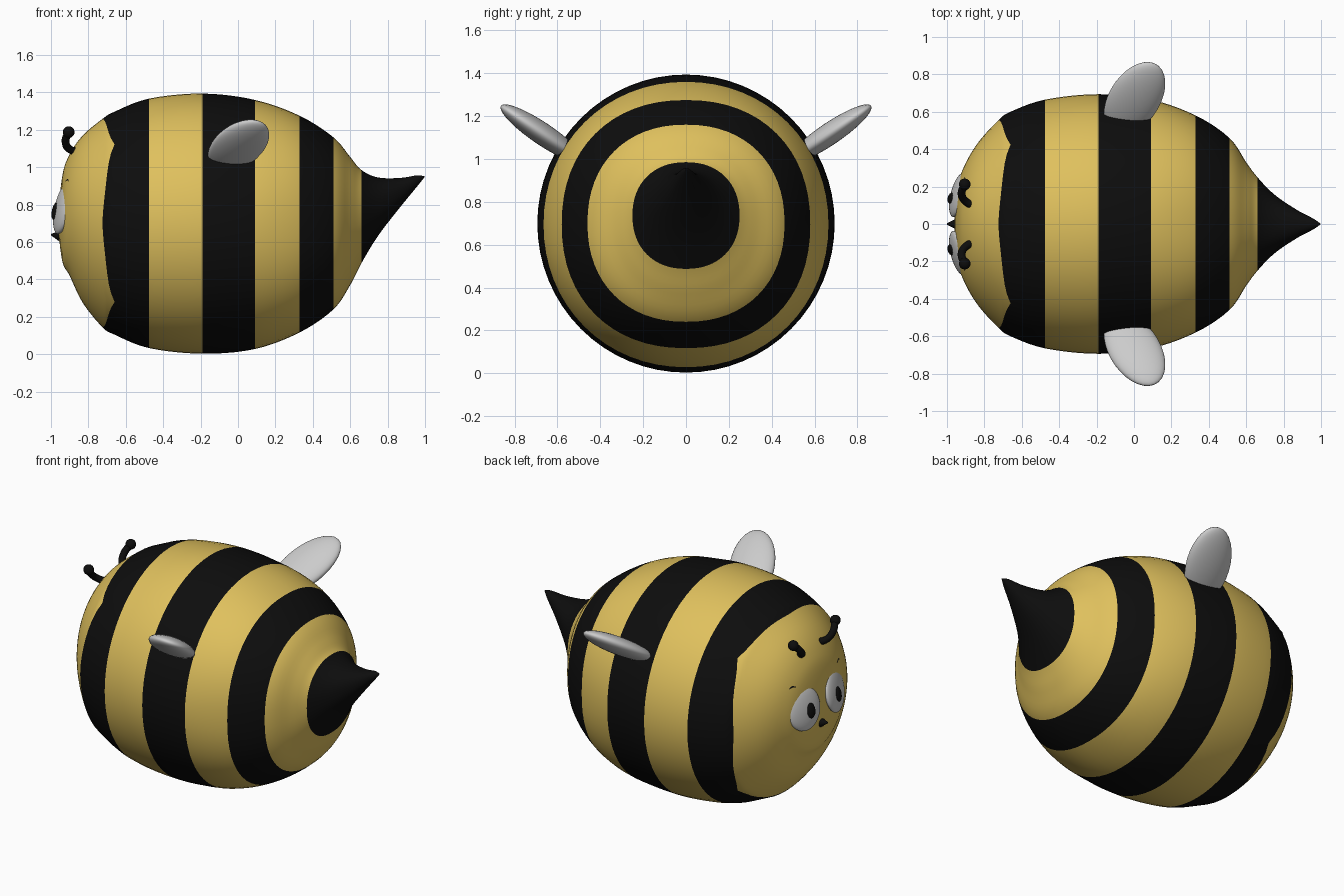
import bpy, bmesh, math
from mathutils import Vector, Matrix

if "Cube" in bpy.data.objects:
    bpy.data.objects.remove(bpy.data.objects["Cube"])


def material(name, rgb):
    m = bpy.data.materials.new(name)
    m.diffuse_color = (*rgb, 1)
    m.use_nodes = True
    m.node_tree.nodes["Principled BSDF"].inputs["Base Color"].default_value = m.diffuse_color
    return m


yellow = material("yellow", (0.74, 0.53, 0.11))
black = material("black", (0.004, 0.004, 0.004))

# Body stations along x: (x, top z, bottom z, half width)
KEYS = [(-0.96, 0.71, 0.71, 0.0), (-0.94, 0.95, 0.50, 0.21),
        (-0.90, 1.07, 0.42, 0.325), (-0.83, 1.17, 0.275, 0.44),
        (-0.725, 1.258, 0.145, 0.555), (-0.66, 1.297, 0.105, 0.60),
        (-0.475, 1.367, 0.033, 0.665), (-0.19, 1.394, 0.003, 0.694),
        (0.09, 1.36, 0.028, 0.665), (0.33, 1.275, 0.117, 0.58),
        (0.51, 1.16, 0.24, 0.46), (0.60, 1.055, 0.37, 0.33),
        (0.66, 0.985, 0.487, 0.25), (0.75, 0.945, 0.635, 0.158),
        (0.87, 0.943, 0.79, 0.076), (0.96, 0.957, 0.90, 0.028),
        (1.0, 0.95, 0.95, 0.0)]
BLACK_SPANS = [(4, 6), (7, 8), (9, 10), (12, 16)]   # station ranges of stripes


def station(s):
    """Catmull-Rom point at parameter s; the nose pole is mirrored to be round."""
    i = min(int(s), len(KEYS) - 2)
    t = s - i
    k1 = KEYS[1]
    before = (k1[0], k1[2], k1[1], -k1[3])
    p0 = KEYS[i - 1] if i else before
    p1, p2 = KEYS[i], KEYS[i + 1]
    p3 = KEYS[min(i + 2, len(KEYS) - 1)]
    return [0.5 * (2 * b + (c - a) * t + (2 * a - 5 * b + 4 * c - d) * t * t
                   + (3 * b - a - 3 * c + d) * t ** 3)
            for a, b, c, d in zip(p0, p1, p2, p3)]


def body_point(s, a):
    # the face border bulges backwards on the four diagonals
    diag = 1 - abs((a / (math.pi / 4)) % 2 - 1)
    hat = max(0, 1 - abs(s - 4) / (2 if s > 4 else 3))
    x, top, bot, w = station(s + hat * diag ** 1.6)
    n = 2 / (2.2 if x > 0.3 else 2.2 - 0.2 * min(1, (0.3 - x) / 0.3))
    c, d = math.cos(a), math.sin(a)
    y = math.copysign(abs(c) ** n, c) * w
    z = (top + bot) / 2 + math.copysign(abs(d) ** n, d) * (top - bot) / 2
    return x, y, z


# Striped body with stinger
SEG, SUB = 64, 5
last = (len(KEYS) - 1) * SUB
bm = bmesh.new()
rings = [[bm.verts.new(body_point(j / SUB, 2 * math.pi * k / SEG)) for k in range(SEG)]
         for j in range(1, last)]
nose_pole = bm.verts.new((KEYS[0][0], 0, KEYS[0][1]))
tail_pole = bm.verts.new((KEYS[-1][0], 0, KEYS[-1][1]))
for k in range(SEG):
    n = (k + 1) % SEG
    bm.faces.new((nose_pole, rings[0][n], rings[0][k]))
    bm.faces.new((tail_pole, rings[-1][k], rings[-1][n])).material_index = 1
    for j in range(len(rings) - 1):
        f = bm.faces.new((rings[j][k], rings[j][n], rings[j + 1][n], rings[j + 1][k]))
        mid = (j + 1.5) / SUB
        f.material_index = int(any(a < mid < b for a, b in BLACK_SPANS))
bmesh.ops.recalc_face_normals(bm, faces=bm.faces)
for f in bm.faces:
    f.smooth = True
me = bpy.data.meshes.new("body")
bm.to_mesh(me)
bm.free()
me.materials.append(yellow)
me.materials.append(black)
bpy.context.collection.objects.link(bpy.data.objects.new("body", me))


def ellipsoid(name, center, scale, rot=Matrix(), mat=None):
    bpy.ops.mesh.primitive_uv_sphere_add(segments=32, ring_count=20, radius=1)
    o = bpy.context.object
    o.name = name
    o.matrix_world = Matrix.Translation(center) @ rot.to_4x4() @ Matrix.Diagonal((*scale, 1))
    bpy.ops.object.shade_smooth()
    if mat:
        o.data.materials.append(mat)
    return o


def tube(name, points, radius, mat):
    cu = bpy.data.curves.new(name, 'CURVE')
    cu.dimensions = '3D'
    cu.bevel_depth = radius
    cu.bevel_resolution = 4
    cu.use_fill_caps = True
    sp = cu.splines.new('BEZIER')
    sp.bezier_points.add(len(points) - 1)
    for bp, p in zip(sp.bezier_points, points):
        bp.co = p
        bp.handle_left_type = bp.handle_right_type = 'AUTO'
    cu.materials.append(mat)
    bpy.context.collection.objects.link(bpy.data.objects.new(name, cu))


for s, side in ((1, "left"), (-1, "right")):
    # Wings: flat ellipsoids raised outward and swept back
    out = Vector((0, 0.83 * s, 0.56))
    long = (Vector((0.42, 0, 0)) + out * 0.91).normalized()
    wide = (Vector((0.91, 0, 0)) - out * 0.42).normalized()
    flat = long.cross(wide)
    rot = Matrix((long, wide, flat)).transposed()
    ellipsoid(side + "_wing", (0.003, 0.67 * s, 1.117), (0.25, 0.14, 0.052), rot)

    # Eyes and pupils
    face = Vector((-1, 0.25 * s, 0.2)).to_track_quat('X', 'Z').to_matrix()
    ellipsoid(side + "_eye", (-0.938, 0.155 * s, 0.775), (0.035, 0.122, 0.135), face)
    ellipsoid(side + "_pupil", (-0.979, 0.138 * s, 0.765), (0.015, 0.03, 0.046), face, black)

    # Eyebrows
    tube(side + "_eyebrow", [(-0.915, 0.205 * s, 0.925), (-0.903, 0.24 * s, 0.93),
                             (-0.895, 0.268 * s, 0.885)], 0.008, black)

    # Antennae
    tube(side + "_antenna", [(-0.855, 0.095 * s, 1.08), (-0.905, 0.125 * s, 1.10),
                             (-0.922, 0.165 * s, 1.14), (-0.905, 0.21 * s, 1.19)], 0.021, black)
    ellipsoid(side + "_antenna_tip", (-0.905, 0.212 * s, 1.188), (0.031,) * 3, mat=black)

# Small pointed mouth
bpy.ops.mesh.primitive_cone_add(vertices=24, radius1=0.034, radius2=0.004, depth=0.06,
                                location=(-0.97, 0, 0.635),
                                rotation=(0, math.radians(-80), 0))
mouth = bpy.context.object
mouth.name = "mouth"
mouth.data.materials.append(black)
bpy.ops.object.shade_smooth_by_angle()
